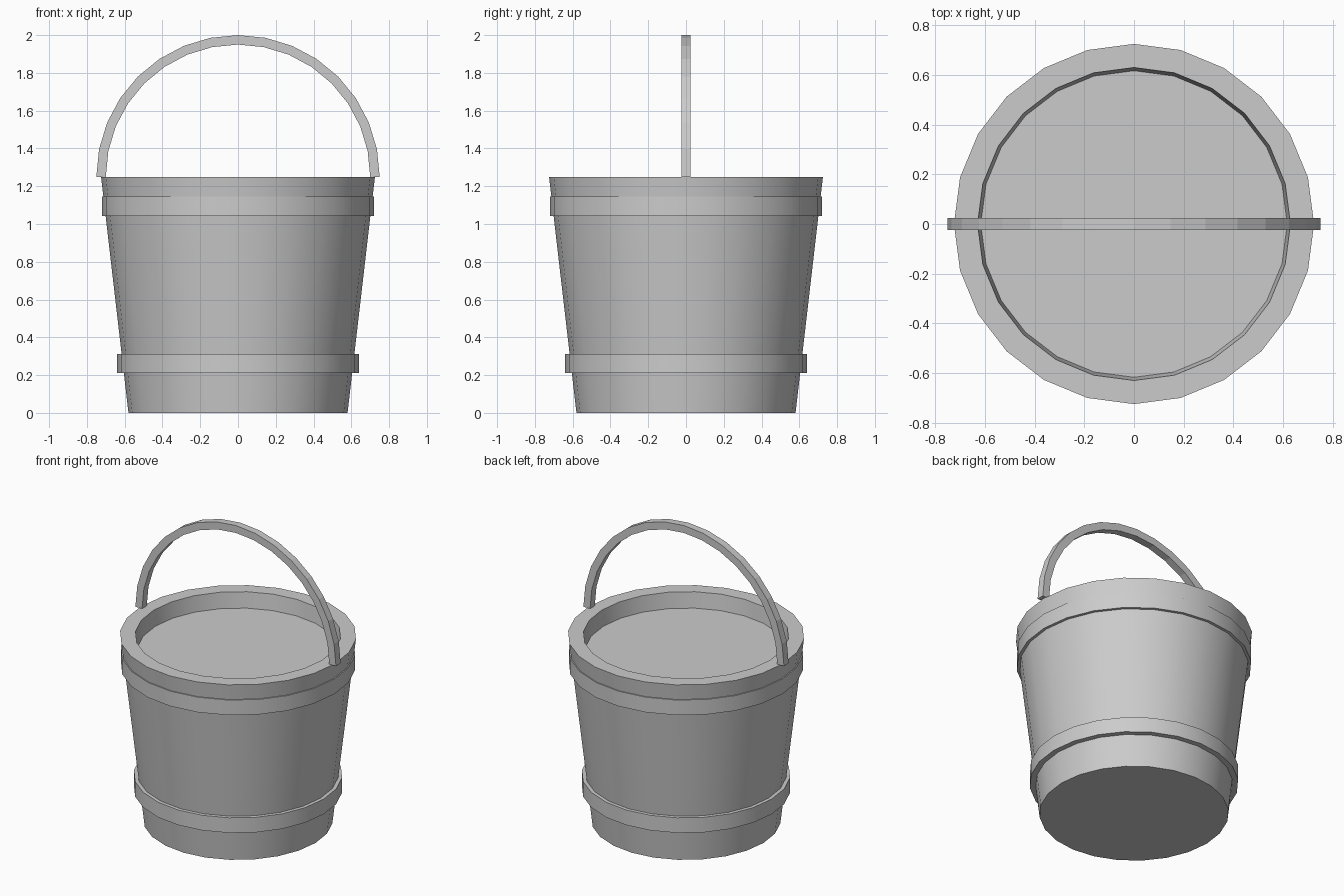
import bpy, math
from mathutils import Matrix

cube = bpy.data.objects.get("Cube")
if cube:
    bpy.data.objects.remove(cube, do_unlink=True)

SIDES = 24

# One plain grey for the whole bucket
grey = bpy.data.materials.new("plain grey")
grey.use_nodes = True
colour = (0.6, 0.6, 0.6, 1)
grey.diffuse_color = colour
grey.node_tree.nodes["Principled BSDF"].inputs["Base Color"].default_value = colour


def make(name, verts, faces, smooth):
    mesh = bpy.data.meshes.new(name)
    mesh.from_pydata(verts, [], faces)
    mesh.materials.append(grey)
    obj = bpy.data.objects.new(name, mesh)
    bpy.context.collection.objects.link(obj)
    if smooth:
        bpy.ops.object.select_all(action="DESELECT")
        obj.select_set(True)
        bpy.context.view_layer.objects.active = obj
        bpy.ops.object.shade_smooth_by_angle(angle=math.radians(30))
    return obj


def lathe(name, profile, closed):
    """Turn (radius, z) points about z; an open profile gets end caps."""
    verts = [(r * math.cos(a), r * math.sin(a), z) for r, z in profile
             for a in (math.tau * i / SIDES for i in range(SIDES))]
    n = len(profile)
    faces = []
    for k in range(n if closed else n - 1):
        a, b = k * SIDES, (k + 1) % n * SIDES
        for i in range(SIDES):
            j = (i + 1) % SIDES
            faces.append((a + i, a + j, b + j, b + i))
    if not closed:
        faces.append(tuple(reversed(range(SIDES))))
        faces.append(tuple(range((n - 1) * SIDES, n * SIDES)))
    return make(name, verts, faces, True)


# Tapered body with rim and recessed top surface
lathe("bucket_body", [(0.58, 0), (0.725, 1.25), (0.63, 1.25), (0.617, 1.145)], False)

# Hoops around the body
for name, radius, low, high in (("lower_hoop", 0.64, 0.21, 0.312),
                                ("upper_hoop", 0.72, 1.043, 1.145)):
    inner = radius - 0.06
    lathe(name, [(inner, low), (radius, low), (radius, high), (inner, high)], True)

# Arched handle of square section
STEPS = 16
verts, faces = [], []
for s in range(STEPS + 1):
    turn = Matrix.Rotation(-math.pi * s / STEPS, 3, "Y")
    for r, y in ((0.70, -0.025), (0.75, -0.025), (0.75, 0.025), (0.70, 0.025)):
        p = turn @ Matrix.Identity(3).col[0] * r
        verts.append((p.x, y, p.z + 1.25))
for s in range(STEPS):
    for c in range(4):
        d = (c + 1) % 4
        faces.append((s * 4 + c, s * 4 + d, s * 4 + 4 + d, s * 4 + 4 + c))
faces += [(3, 2, 1, 0), tuple(STEPS * 4 + c for c in range(4))]
make("handle", verts, faces, False)
